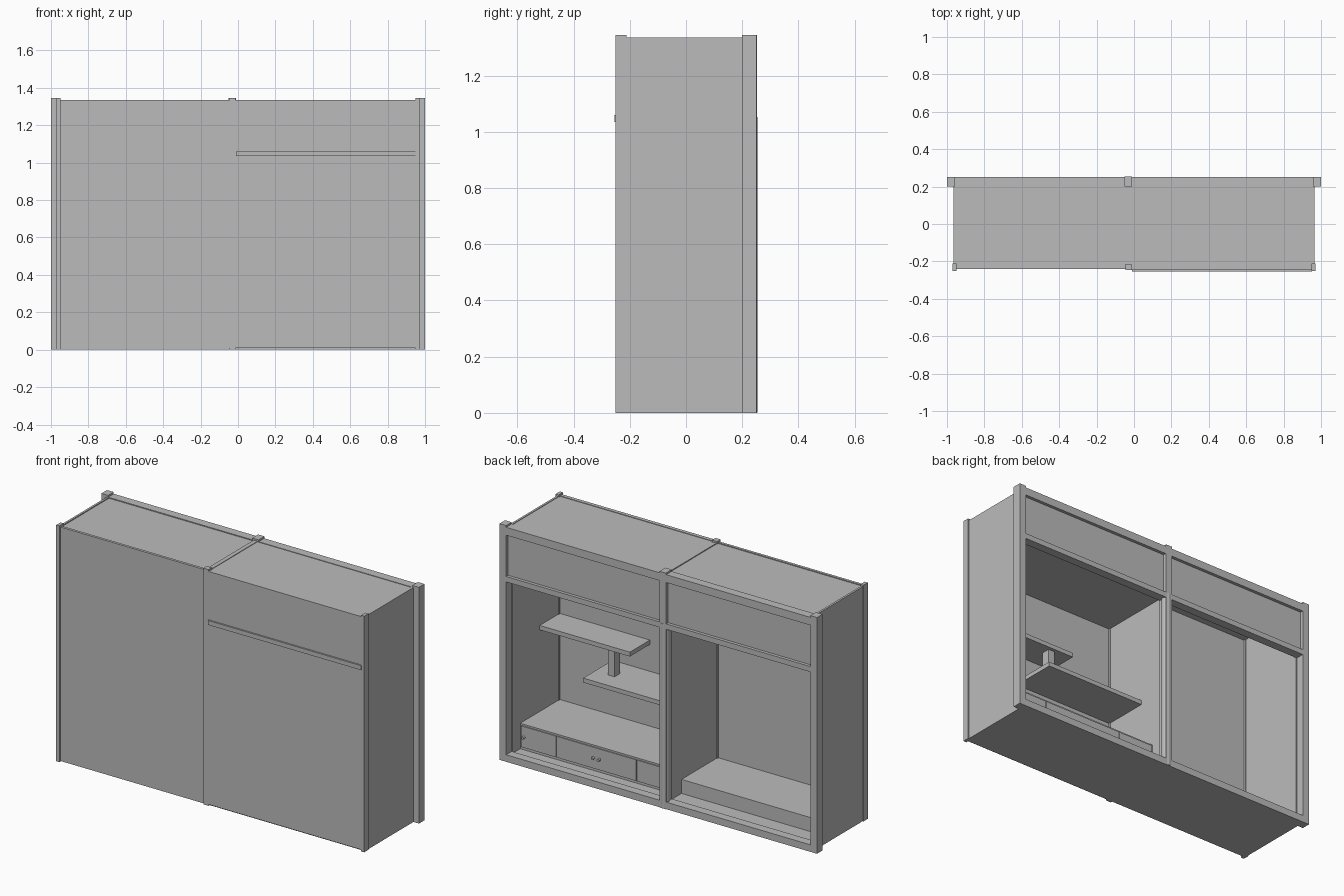
import bpy

cube = bpy.data.objects.get("Cube")
if cube:
    bpy.data.objects.remove(cube, do_unlink=True)

grey = bpy.data.materials.new("plain_grey")
grey.use_nodes = True
colour = (0.5, 0.5, 0.5, 1)
grey.diffuse_color = colour
grey.node_tree.nodes["Principled BSDF"].inputs["Base Color"].default_value = colour

TOP = 1.345      # post height
ROOF = 1.335     # carcass height
FLOOR = 0.03     # inner floor level
MID = -0.03      # divider position
SIDE = 0.965     # outer face of side walls
INNER = -0.225   # inner face of the closed front


def finish(obj, name):
    obj.name = name
    obj.data.materials.append(grey)
    return obj


def box(name, x, y, z):
    """Box from a (low, high) pair on each axis."""
    pairs = (x, y, z)
    bpy.ops.mesh.primitive_cube_add(size=1, location=[(a + b) / 2 for a, b in pairs])
    obj = bpy.context.object
    obj.scale = [abs(b - a) for a, b in pairs]
    bpy.ops.object.transform_apply(location=False, rotation=False, scale=True)
    return finish(obj, name)


def cylinder(name, radius, depth, location, rotation=(0, 0, 0)):
    bpy.ops.mesh.primitive_cylinder_add(vertices=24, radius=radius, depth=depth,
                                        location=location, rotation=rotation)
    obj = finish(bpy.context.object, name)
    bpy.ops.object.shade_smooth_by_angle()
    return obj


# Side walls and posts, mirrored
for side, s in (("left", 1), ("right", -1)):
    box(side + "_wall", (s * 0.953, s * SIDE), (-0.235, 0.2), (0, ROOF))
    box(side + "_back_post", (s * 0.958, s), (0.2, 0.25), (0, TOP))
    box(side + "_front_post", (s * 0.95, s * 0.97), (-0.25, -0.212), (0, TOP))

# Carcass: floor, roofs, divider
box("floor", (-SIDE, SIDE), (-0.235, 0.2), (0, FLOOR))
box("left_roof", (MID, 0.955), (-0.235, 0.21), (1.318, 1.332))
box("right_roof", (-0.955, MID), (-0.235, 0.21), (1.318, 1.33))
box("divider", (MID - 0.012, MID + 0.012), (-0.235, 0.2), (FLOOR, ROOF))
box("front_divider_post", (MID - 0.016, MID + 0.016), (-0.246, -0.215), (0, TOP))
box("back_divider_post", (MID - 0.02, MID + 0.02), (0.2, 0.253), (0, TOP))
cylinder("rounded_column", 0.026, 1.05, (MID, 0.229, 0.527))

# Closed front
box("right_front_panel", (-0.955, MID), (-0.24, INNER), (0.008, ROOF))
box("left_front_panel", (MID, 0.955), (-0.246, INNER), (0.008, ROOF))
box("front_strip", (-0.012, 0.952), (-0.255, -0.24), (1.035, 1.06))

# Back frame rails and upper panels
for name, z in (("bottom_rail", (0, 0.04)), ("middle_rail", (1.024, 1.055)),
                ("top_rail", (1.29, ROOF))):
    box(name, (-0.96, 0.96), (0.2, 0.25), z)
for name, x in (("left_upper_panel", (MID, 0.96)), ("right_upper_panel", (-0.96, MID))):
    box(name, x, (0.21, 0.232), (1.05, 1.295))
box("upper_cabinet_floor", (MID, 0.955), (INNER, 0.21), (1.04, 1.062))

# Shelves with linking support
box("upper_shelf", (0.385, 0.955), (INNER, -0.045), (0.64, 0.665))
box("lower_shelf", (MID, 0.62), (INNER, 0.04), (0.462, 0.487))
box("shelf_support", (0.496, 0.536), (-0.115, -0.065), (0.48, 0.645))

# Low cabinet with doors, drawer front and knobs
box("low_cabinet", (MID, 0.955), (INNER, 0.13), (FLOOR, 0.175))
for name, x in (("left_door", (0.725, 0.945)), ("drawer_front", (0.219, 0.721)),
                ("right_door", (-0.012, 0.215))):
    box(name, x, (0.13, 0.136), (0.045, 0.165))
for x in (0.925, 0.487, 0.45, 0.018):
    cylinder("knob", 0.008, 0.016, (x, 0.142, 0.105), (1.5708, 0, 0))

# Plinth in the other bay
box("plinth", (-0.955, MID), (INNER, 0.1), (FLOOR, 0.11))
